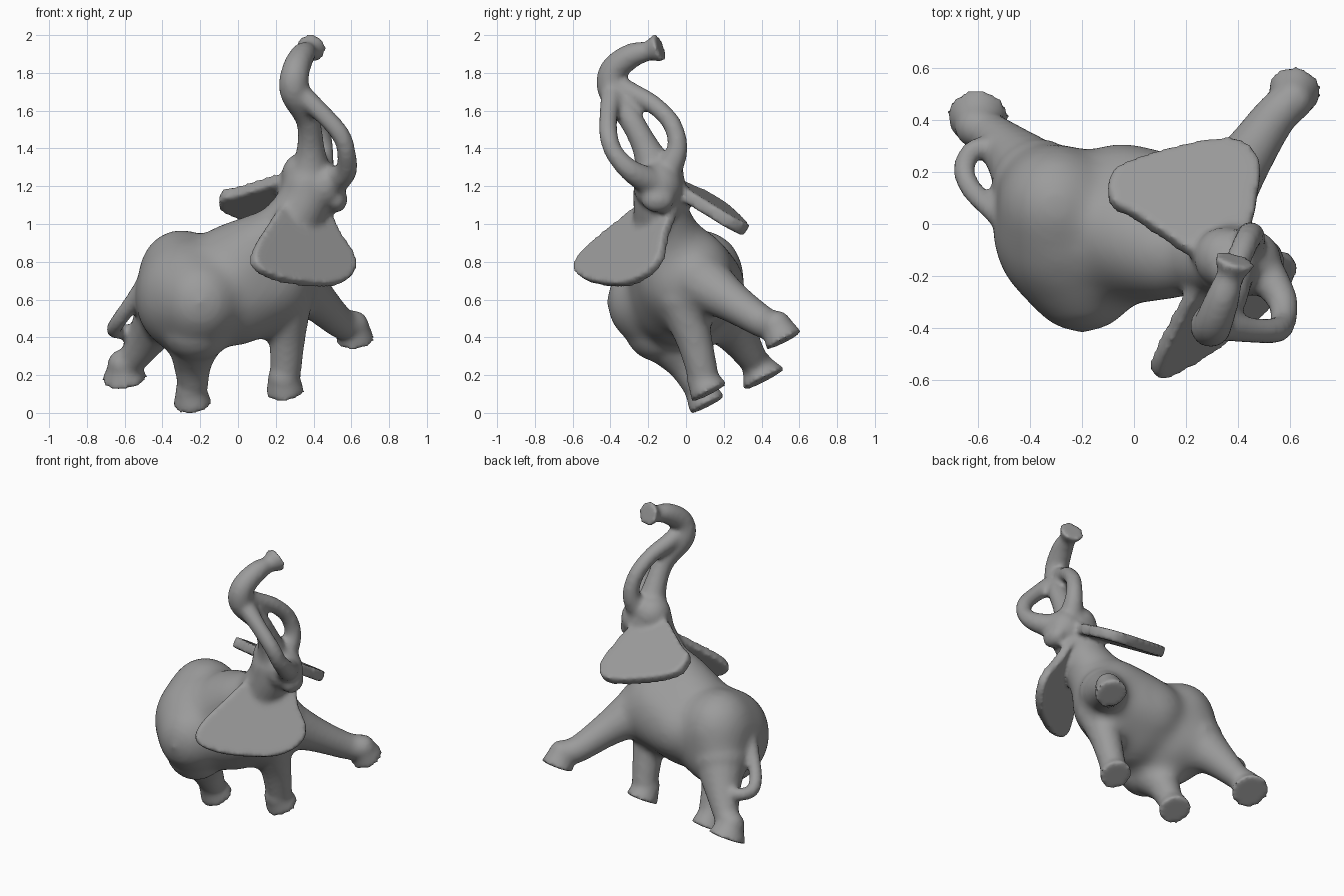
import bpy, bmesh
from math import cos, sin, pi
from mathutils import Vector, Matrix

if "Cube" in bpy.data.objects:
    bpy.data.objects.remove(bpy.data.objects["Cube"])

bm = bmesh.new()


def blob(c, r):
    """Ellipsoid with centre c and radii r."""
    r = (r, r, r) if isinstance(r, (int, float)) else r
    m = Matrix.Translation(c) @ Matrix.Diagonal((*r, 1))
    return bmesh.ops.create_uvsphere(bm, u_segments=20, v_segments=12, radius=1, matrix=m)['verts']


def hull(*blobs):
    """Convex skin stretched over several ellipsoids."""
    vs = [v for b in blobs for v in blob(*b)]
    inner = {e for v in vs for e in v.link_faces}
    bmesh.ops.delete(bm, geom=list(inner), context='FACES_ONLY')
    bmesh.ops.delete(bm, geom=list({e for v in vs for e in v.link_edges}), context='EDGES_FACES')
    pts = [v.co.copy() for v in vs if v.is_valid]
    bmesh.ops.delete(bm, geom=[v for v in vs if v.is_valid], context='VERTS')
    new = [bm.verts.new(p) for p in pts]
    res = bmesh.ops.convex_hull(bm, input=new)
    bmesh.ops.delete(bm, geom=[v for v in new if v.is_valid and not v.link_faces], context='VERTS')
    return res


def spline(pts, steps, closed=False):
    """Catmull-Rom samples through tuples of any size."""
    n, out = len(pts), []
    for i in range(n if closed else n - 1):
        if closed:
            q = [pts[(i + k) % n] for k in (-1, 0, 1, 2)]
        else:
            q = [pts[min(max(i + k, 0), n - 1)] for k in (-1, 0, 1, 2)]
        for s in range(steps):
            t = s / steps
            out.append(tuple(
                0.5 * (2 * b + (c - a) * t + (2 * a - 5 * b + 4 * c - d) * t * t
                       + (3 * b - a - 3 * c + d) * t ** 3)
                for a, b, c, d in zip(*q)))
    if not closed:
        out.append(pts[-1])
    return out


def limb(pts, sides=16):
    """Tapering round tube with rounded ends through (x, y, z, radius) points."""
    path = spline(pts, 5)
    cs = [Vector(p[:3]) for p in path]
    rings, side = [], Vector((1, 0, 0))
    if abs((cs[1] - cs[0]).normalized().x) > 0.8:
        side = Vector((0, 1, 0))
    for i, p in enumerate(path):
        t = (cs[min(i + 1, len(cs) - 1)] - cs[max(i - 1, 0)]).normalized()
        side = (side - t * side.dot(t)).normalized()
        up = t.cross(side)
        rings.append([bm.verts.new(cs[i] + p[3] * (side * cos(2 * pi * k / sides)
                                                   + up * sin(2 * pi * k / sides)))
                      for k in range(sides)])
    for a, b in zip(rings, rings[1:]):
        for k in range(sides):
            j = (k + 1) % sides
            bm.faces.new((a[k], a[j], b[j], b[k]))
    bm.faces.new(rings[0][::-1])
    bm.faces.new(rings[-1])
    for p in (path[0], path[-1]):
        blob(p[:3], p[3])


def disc(end, axis, r_start, r_end, length):
    """Flat-ended cone whose r_end face is centred on end."""
    axis = Vector(axis).normalized()
    m = Matrix.Translation(Vector(end) - axis * length / 2) @ axis.to_track_quat('Z', 'Y').to_matrix().to_4x4()
    bmesh.ops.create_cone(bm, cap_ends=True, segments=24, radius1=r_start,
                          radius2=r_end, depth=length, matrix=m)


def ear(outline, lift, thick):
    """Thick leaf: closed outline lifted onto a slanted plane."""
    pts = [Vector(lift(*p)) for p in spline(outline, 4, True)]
    n = (pts[len(pts) // 3] - pts[0]).cross(pts[2 * len(pts) // 3] - pts[0]).normalized()
    a = [bm.verts.new(p - n * thick / 2) for p in pts]
    b = [bm.verts.new(p + n * thick / 2) for p in pts]
    bm.faces.new(a[::-1])
    bm.faces.new(b)
    for k in range(len(pts)):
        j = (k + 1) % len(pts)
        bm.faces.new((a[k], a[j], b[j], b[k]))


def fuse(name, voxel, iterations):
    """Turn everything built so far into one smooth-skinned object."""
    bmesh.ops.recalc_face_normals(bm, faces=bm.faces)
    mesh = bpy.data.meshes.new(name)
    bm.to_mesh(mesh)
    bm.clear()
    ob = bpy.data.objects.new(name, mesh)
    bpy.context.collection.objects.link(ob)
    remesh = ob.modifiers.new("fuse", 'REMESH')
    remesh.mode = 'VOXEL'
    remesh.voxel_size = voxel
    remesh.use_smooth_shade = True
    smooth = ob.modifiers.new("soften", 'SMOOTH')
    smooth.factor = 0.5
    smooth.iterations = iterations
    return ob


# Torso: haunches, then barrel and chest
hull(((-0.27, -0.02, 0.62), (0.28, 0.32, 0.31)), ((-0.30, 0.07, 0.73), (0.23, 0.24, 0.245)),
     ((-0.20, -0.19, 0.59), (0.23, 0.235, 0.24)), ((-0.37, 0.16, 0.55), 0.16))
hull(((-0.02, -0.04, 0.68), (0.28, 0.27, 0.33)), ((-0.05, 0.06, 0.67), (0.22, 0.26, 0.23)),
     ((0.20, 0.00, 0.72), (0.22, 0.26, 0.27)), ((0.13, -0.11, 0.88), 0.185))

# Neck
limb([(0.18, -0.06, 0.82, 0.21), (0.28, -0.12, 1.00, 0.165), (0.35, -0.14, 1.12, 0.145),
      (0.37, -0.14, 1.22, 0.14)])

# Legs: path, sole centre, sole radius
down = Vector((0.10, 0.45, -0.88)).normalized()
legs = [
    ([(-0.22, -0.14, 0.46, 0.19), (-0.24, -0.01, 0.28, 0.11), (-0.24, 0.06, 0.15, 0.082)],
     (-0.24, 0.115, 0.04), 0.105),
    ([(0.26, -0.03, 0.62, 0.14), (0.26, 0.04, 0.40, 0.098), (0.25, 0.09, 0.20, 0.082)],
     (0.25, 0.125, 0.105), 0.105),
    ([(0.28, 0.06, 0.71, 0.17), (0.42, 0.24, 0.59, 0.11), (0.54, 0.41, 0.48, 0.085)],
     (0.62, 0.52, 0.38), 0.105),
    ([(-0.37, 0.15, 0.57, 0.18), (-0.465, 0.265, 0.42, 0.115), (-0.555, 0.35, 0.29, 0.08)],
     (-0.60, 0.415, 0.175), 0.125),
]


def build_legs():
    for path, sole, r in legs:
        limb(path + [(*(Vector(sole) - down * 0.09), 0.083)])
        disc(sole, down, 0.083, r, 0.085)


# Blend torso, neck and leg roots softly first, then reuse that skin
build_legs()
torso = fuse("torso", 0.03, 18)
skin = torso.evaluated_get(bpy.context.evaluated_depsgraph_get())
bm.from_mesh(skin.to_mesh())
skin.to_mesh_clear()
bpy.data.objects.remove(torso)
build_legs()

# Head
blob((0.37, -0.14, 1.20), 0.14)
blob((0.35, -0.13, 1.26), 0.12)
blob((0.45, -0.15, 1.20), (0.12, 0.13, 0.13))
blob((0.52, -0.15, 1.13), (0.06, 0.09, 0.07))
limb([(0.30, -0.13, 1.03, 0.15), (0.35, -0.14, 1.12, 0.14), (0.37, -0.14, 1.2, 0.14)])

# Raised trunk with flared tip
limb([(0.38, -0.15, 1.25, 0.12), (0.385, -0.21, 1.40, 0.075), (0.37, -0.29, 1.55, 0.065),
      (0.30, -0.385, 1.70, 0.08), (0.305, -0.385, 1.81, 0.075), (0.34, -0.29, 1.89, 0.067),
      (0.37, -0.20, 1.915, 0.052)])
disc((0.39, -0.135, 1.935), (0.25, 0.9, 0.3), 0.045, 0.085, 0.08)

# Tusks curving up to meet the trunk
limb([(0.50, -0.18, 1.22, 0.08), (0.57, -0.29, 1.28, 0.06), (0.575, -0.375, 1.37, 0.05),
      (0.545, -0.41, 1.47, 0.05), (0.45, -0.41, 1.58, 0.05), (0.33, -0.39, 1.69, 0.06)])
limb([(0.43, -0.10, 1.28, 0.08), (0.45, -0.045, 1.40, 0.055), (0.43, -0.075, 1.53, 0.05),
      (0.39, -0.17, 1.63, 0.05), (0.34, -0.28, 1.69, 0.055), (0.31, -0.36, 1.73, 0.06)])

# Ears
ear([(0.25, 1.12), (0.15, 0.98), (0.08, 0.86), (0.09, 0.77), (0.20, 0.71), (0.36, 0.68),
     (0.52, 0.68), (0.61, 0.74), (0.61, 0.83), (0.53, 0.95), (0.47, 1.08), (0.36, 1.16)],
    lambda x, z: (x, -0.18 + 0.80 * (x - 0.3) + 0.72 * (z - 1.1), z), 0.06)
ear([(-0.10, 0.13), (-0.08, 0.20), (0.02, 0.25), (0.16, 0.29), (0.31, 0.32), (0.42, 0.31),
     (0.48, 0.24), (0.48, 0.14), (0.43, -0.04), (0.25, -0.12), (0.12, -0.05), (0.00, 0.03),
     (-0.08, 0.07)],
    lambda x, y: (x, y, 1.195 - 0.6 * y - 0.1 * x), 0.07)

# Tail looping onto the hind leg
limb([(-0.46, 0.00, 0.72, 0.06), (-0.55, 0.06, 0.60, 0.045), (-0.63, 0.14, 0.49, 0.042),
      (-0.655, 0.22, 0.44, 0.042), (-0.61, 0.29, 0.43, 0.042), (-0.50, 0.29, 0.42, 0.05)])

# Final skin in dark grey
elephant = fuse("elephant", 0.016, 7)
grey = bpy.data.materials.new("grey")
grey.diffuse_color = (0.33, 0.33, 0.33, 1)
grey.use_nodes = True
grey.node_tree.nodes["Principled BSDF"].inputs["Base Color"].default_value = grey.diffuse_color
elephant.data.materials.append(grey)
